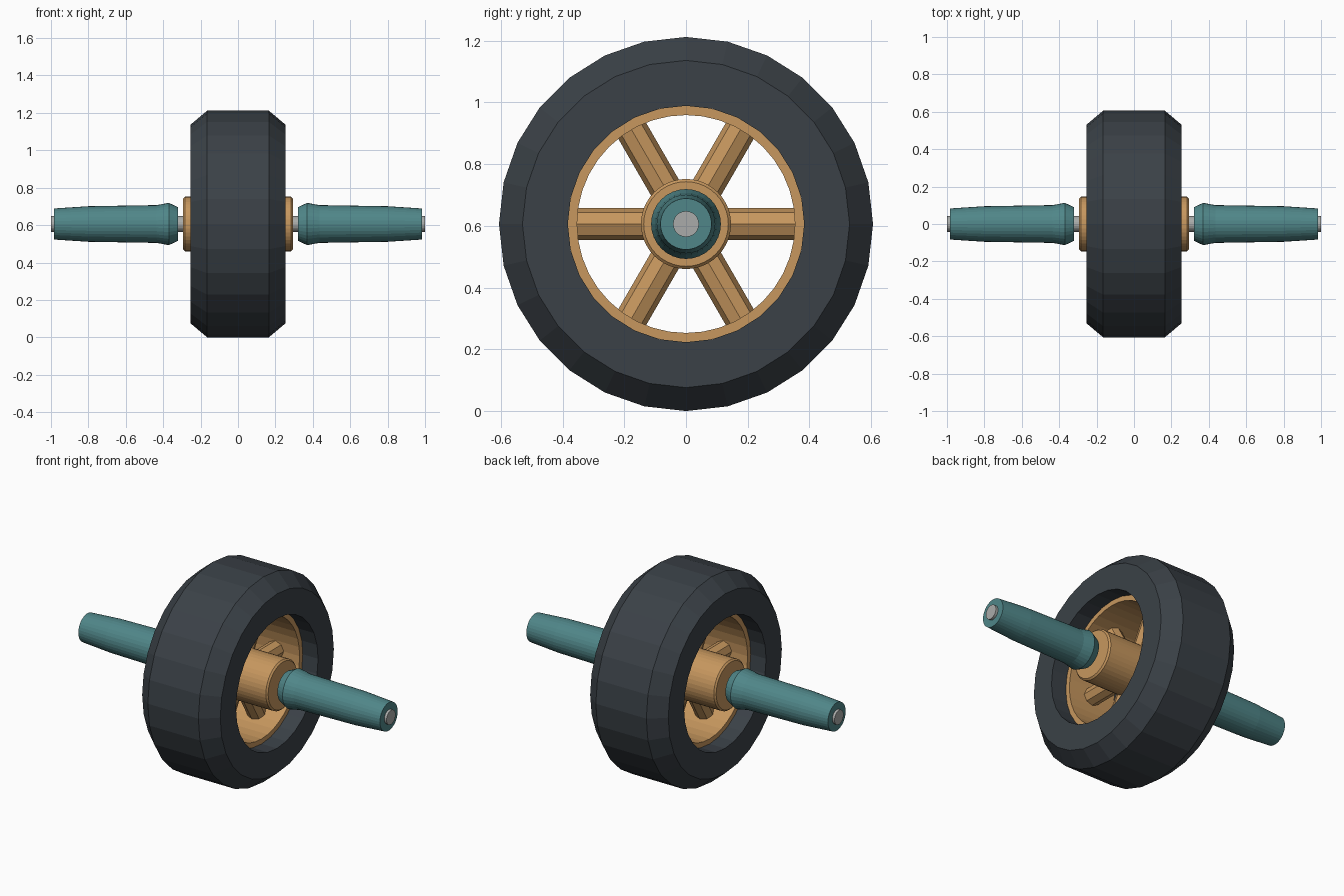
import bpy, bmesh
from math import cos, sin, pi, radians
from mathutils import Matrix

cube = bpy.data.objects.get("Cube")
if cube:
    bpy.data.objects.remove(cube, do_unlink=True)

AXLE_Z = 0.606


def material(name, rgb):
    m = bpy.data.materials.new(name)
    m.use_nodes = True
    m.diffuse_color = (*rgb, 1)
    m.node_tree.nodes["Principled BSDF"].inputs["Base Color"].default_value = (*rgb, 1)
    return m


rubber = material("dark rubber", (0.043, 0.053, 0.063))
wood = material("tan wood", (0.57, 0.31, 0.113))
grip = material("teal grip", (0.08, 0.24, 0.25))
steel = material("grey steel", (0.40, 0.41, 0.40))


def add_object(name, bm, mat):
    bmesh.ops.recalc_face_normals(bm, faces=bm.faces)
    mesh = bpy.data.meshes.new(name)
    bm.to_mesh(mesh)
    bm.free()
    mesh.materials.append(mat)
    obj = bpy.data.objects.new(name, mesh)
    obj.location.z = AXLE_Z
    bpy.context.collection.objects.link(obj)
    return obj


def lathe(name, profile, sides, mat):
    """Turn a closed (x, radius) outline around the x axis."""
    bm = bmesh.new()
    rings = []
    for i in range(sides):
        a = 2 * pi * i / sides
        rings.append([bm.verts.new((x, r * sin(a), r * cos(a))) for x, r in profile])
    n = len(profile)
    for i in range(sides):
        a, b = rings[i], rings[(i + 1) % sides]
        for j in range(n):
            k = (j + 1) % n
            bm.faces.new((a[j], a[k], b[k], b[j]))
    return add_object(name, bm, mat)


def symmetric(half):
    """Complete an outline given for +x with its mirror image."""
    return half + [(-x, r) for x, r in reversed(half)]


# Tyre with chamfered shoulders and an open bore
lathe("tyre", symmetric([(0.255, 0.383), (0.255, 0.53), (0.165, 0.606)]), 28, rubber)

# Rim recessed inside the tyre
lathe("rim", symmetric([(0.155, 0.353), (0.155, 0.384)]), 40, wood)

# Hub with a small edge bevel
lathe("hub", symmetric([(0.293, 0.03), (0.293, 0.137), (0.284, 0.146)]), 40, wood)

# Six octagonal spokes
for i in range(6):
    bm = bmesh.new()
    bmesh.ops.create_cone(bm, cap_ends=True, segments=8, radius1=0.052, radius2=0.052, depth=0.25)
    turn = Matrix.Rotation(radians(30 + 60 * i), 4, "X")
    bmesh.ops.transform(bm, matrix=turn @ Matrix.Translation((0, 0, 0.24)), verts=bm.verts)
    add_object(f"spoke_{i + 1}", bm, wood)

# Axle through everything
bm = bmesh.new()
bmesh.ops.create_cone(bm, cap_ends=True, segments=24, radius1=0.042, radius2=0.042, depth=2)
bmesh.ops.rotate(bm, matrix=Matrix.Rotation(pi / 2, 3, "Y"), verts=bm.verts)
add_object("axle", bm, steel)

# Handle grips with flared collars
grip_outline = [(0.32, 0.035), (0.32, 0.09), (0.37, 0.113), (0.435, 0.101),
                (0.80, 0.095), (0.985, 0.083), (0.985, 0.035)]
for side, s in (("left", 1), ("right", -1)):
    lathe(f"{side}_grip", [(s * x, r) for x, r in grip_outline], 32, grip)
